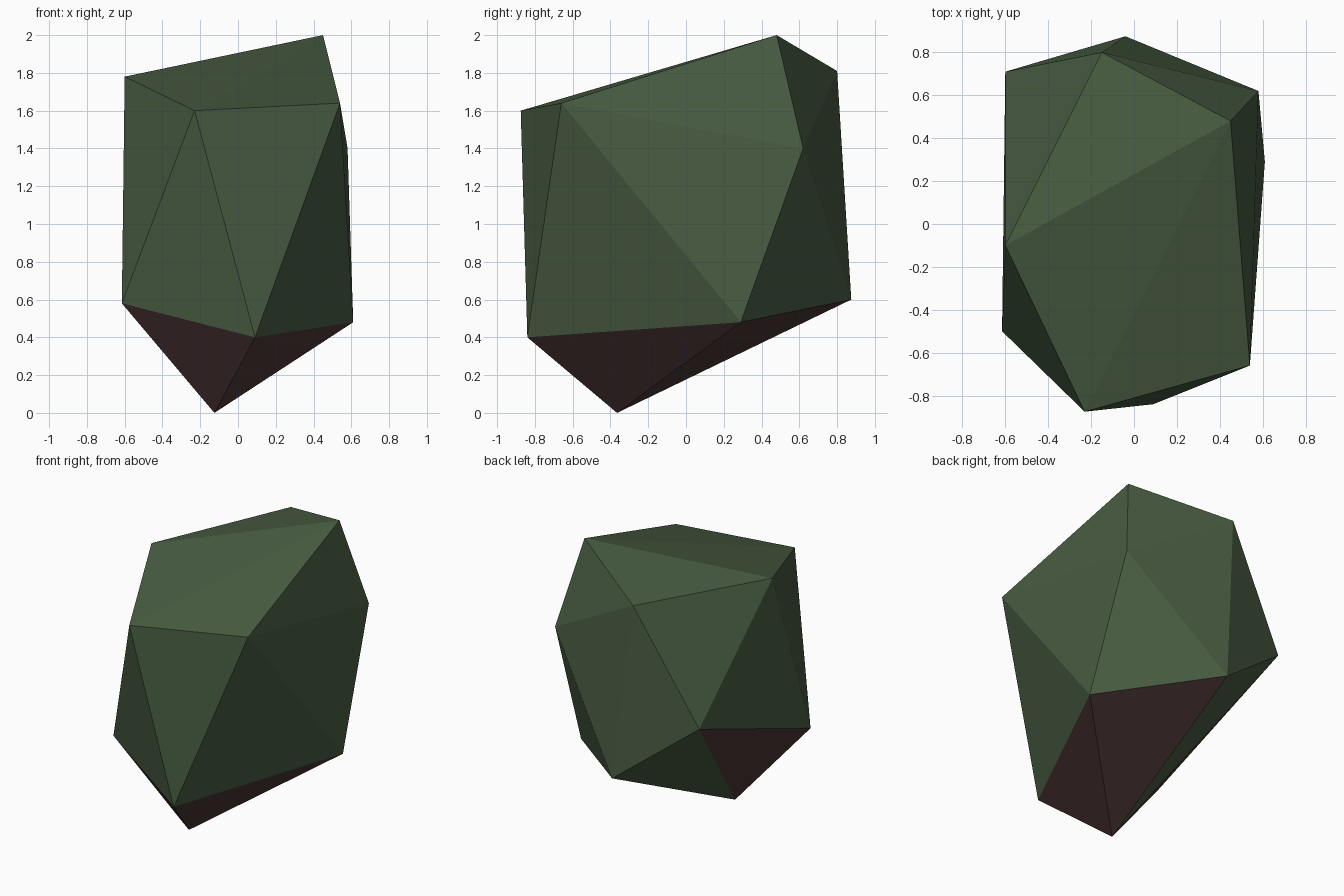
import bpy, bmesh

if "Cube" in bpy.data.objects:
    bpy.data.objects.remove(bpy.data.objects["Cube"])

# Rough faceted boulder: a distorted icosahedron (tip, two rings of five, base point)
TIP = (0.45, 0.48, 2.0)
UPPER = [(-0.60, -0.10, 1.78), (-0.23, -0.875, 1.60), (0.54, -0.66, 1.64),
         (0.58, 0.62, 1.40), (-0.15, 0.80, 1.81)]
LOWER = [(-0.615, -0.50, 0.58), (0.09, -0.84, 0.40), (0.61, 0.29, 0.48),
         (-0.04, 0.875, 0.60), (-0.60, 0.71, 1.03)]
BASE = (-0.125, -0.365, 0.0)


def flat_material(name, colour):
    mat = bpy.data.materials.new(name)
    mat.diffuse_color = (*colour, 1)
    mat.use_nodes = True
    mat.node_tree.nodes["Principled BSDF"].inputs["Base Color"].default_value = mat.diffuse_color
    return mat


bm = bmesh.new()
tip, base = bm.verts.new(TIP), bm.verts.new(BASE)
upper = [bm.verts.new(p) for p in UPPER]
lower = [bm.verts.new(p) for p in LOWER]

# Cap, zigzag belt and underside
for i in range(5):
    j = (i + 1) % 5
    bm.faces.new((tip, upper[i], upper[j]))
    bm.faces.new((upper[i], lower[i], upper[j]))
    bm.faces.new((upper[j], lower[i], lower[j]))
    bm.faces.new((base, lower[j], lower[i]))
bmesh.ops.recalc_face_normals(bm, faces=bm.faces)

# Underside is brown, except the facet at the very back
for face in bm.faces:
    c = face.calc_center_median()
    face.material_index = int(c.z < 0.7 and c.y < 0.34)

mesh = bpy.data.meshes.new("boulder")
bm.to_mesh(mesh)
bm.free()
mesh.materials.append(flat_material("moss green", (0.065, 0.107, 0.054)))
mesh.materials.append(flat_material("earth brown", (0.072, 0.038, 0.036)))
boulder = bpy.data.objects.new("boulder", mesh)
bpy.context.collection.objects.link(boulder)
